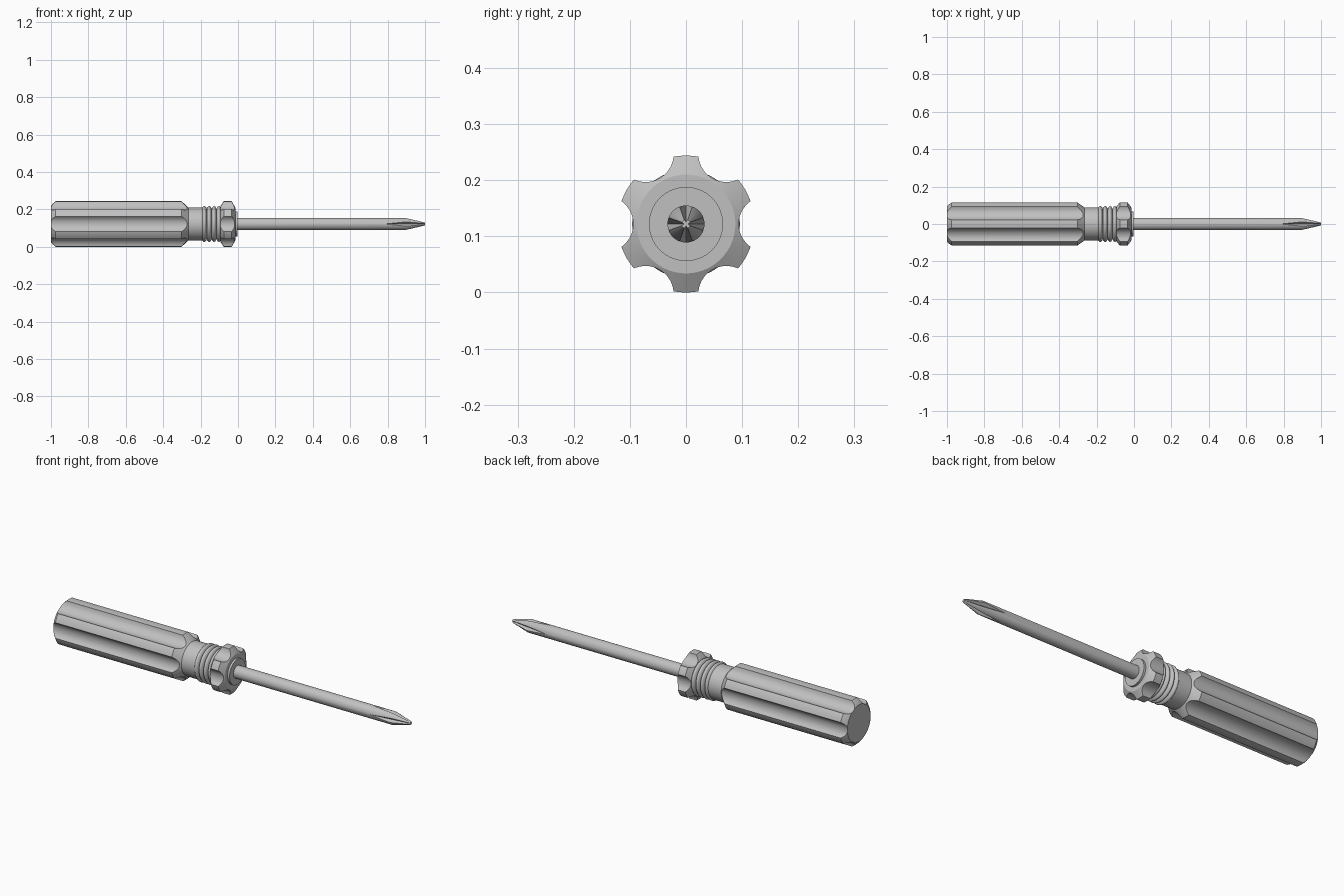
import bpy, bmesh, math
from mathutils import Matrix, Vector

cube = bpy.data.objects.get("Cube")
if cube:
    bpy.data.objects.remove(cube, do_unlink=True)

R = 0.122                        # handle radius, also the height of the axis
AXIS = Vector((0, 0, R))

grey = bpy.data.materials.new("plain_grey")
grey.use_nodes = True
COLOUR = (0.53, 0.53, 0.53, 1)
grey.diffuse_color = COLOUR
grey.node_tree.nodes["Principled BSDF"].inputs["Base Color"].default_value = COLOUR


def make_object(name, bm):
    bmesh.ops.recalc_face_normals(bm, faces=bm.faces)
    mesh = bpy.data.meshes.new(name)
    bm.to_mesh(mesh)
    bm.free()
    obj = bpy.data.objects.new(name, mesh)
    obj.location = AXIS
    mesh.materials.append(grey)
    bpy.context.collection.objects.link(obj)
    return obj


def lathe(name, profile, steps=72):
    """Turn (x, radius) points around the x axis and cap both ends."""
    bm = bmesh.new()
    rings = []
    for x, r in profile:
        rings.append([bm.verts.new((x, r * math.cos(a), r * math.sin(a)))
                      for a in (math.tau * i / steps for i in range(steps))])
    for a, b in zip(rings, rings[1:]):
        for i in range(steps):
            j = (i + 1) % steps
            bm.faces.new((a[i], a[j], b[j], b[i]))
    bm.faces.new(rings[0])
    bm.faces.new(rings[-1])
    return make_object(name, bm)


def prisms(name, ends, count):
    """Repeat a prism, given by its two end outlines, around the x axis."""
    bm = bmesh.new()
    for k in range(count):
        turn = Matrix.Rotation(math.tau * k / count, 3, 'X')
        a, b = [[bm.verts.new(turn @ Vector(p)) for p in end] for end in ends]
        n = len(a)
        for i in range(n):
            j = (i + 1) % n
            bm.faces.new((a[i], a[j], b[j], b[i]))
        bm.faces.new(a)
        bm.faces.new(b)
    obj = make_object(name, bm)
    obj.hide_render = True
    return obj


def activate(obj):
    bpy.ops.object.select_all(action='DESELECT')
    obj.select_set(True)
    bpy.context.view_layer.objects.active = obj


def cut(obj, cutter):
    activate(obj)
    mod = obj.modifiers.new("cut", 'BOOLEAN')
    mod.operation = 'DIFFERENCE'
    mod.solver = 'EXACT'
    mod.object = cutter
    bpy.ops.object.modifier_apply(modifier=mod.name)


# Handle with a narrow neck
handle = lathe("handle", [(-1, 0.096), (-0.992, 0.107), (-0.975, R), (-0.302, R),
                          (-0.265, 0.088), (-0.185, 0.088)])

# Ribbed section between neck and collar
ribs, samples = 4, 10
start, length = -0.193, 0.104
rib_profile = []
for i in range(ribs * samples + 1):
    t = i / samples
    rib_profile.append((start + length * t / ribs,
                        0.080 + 0.016 * abs(math.sin(math.pi * t)) ** 0.7))
ribbed_neck = lathe("ribbed_neck", rib_profile)

# Collar, fluted like the handle
collar = lathe("collar", [(-0.094, 0.096), (-0.076, R), (-0.034, R), (-0.014, 0.088)])
washer = lathe("washer", [(-0.03, 0.066), (-0.003, 0.066)])

# Six round flutes along the handle and collar
flute = []
for i in range(40):
    a = math.tau * (i + 0.5) / 40
    flute.append((0.144 + 0.05 * math.cos(a), 0.05 * math.sin(a)))
flutes = prisms("flute_cutter", [[(x, y, z) for y, z in flute] for x in (-1.1, 0.1)], 6)
cut(handle, flutes)
cut(collar, flutes)

# Blade with a tapered cross tip
blade = lathe("blade", [(-0.02, 0.033), (0.9, 0.033), (0.99, 0.011), (1, 0.008)], 48)


def notch(x):
    """V outline whose point sinks towards the axis along the blade."""
    depth = 0.033 - 0.029 * (x - 0.785) / 0.215
    rise = 0.06
    side = rise * math.tan(math.radians(40))
    return [(x, depth, 0), (x, depth + rise, side), (x, depth + rise, -side)]


notches = prisms("notch_cutter", [notch(0.76), notch(1.02)], 4)
cut(blade, notches)

for cutter in (flutes, notches):
    bpy.data.objects.remove(cutter, do_unlink=True)

for part in (handle, ribbed_neck, collar, washer, blade):
    activate(part)
    bpy.ops.object.shade_smooth_by_angle(angle=math.radians(28))
